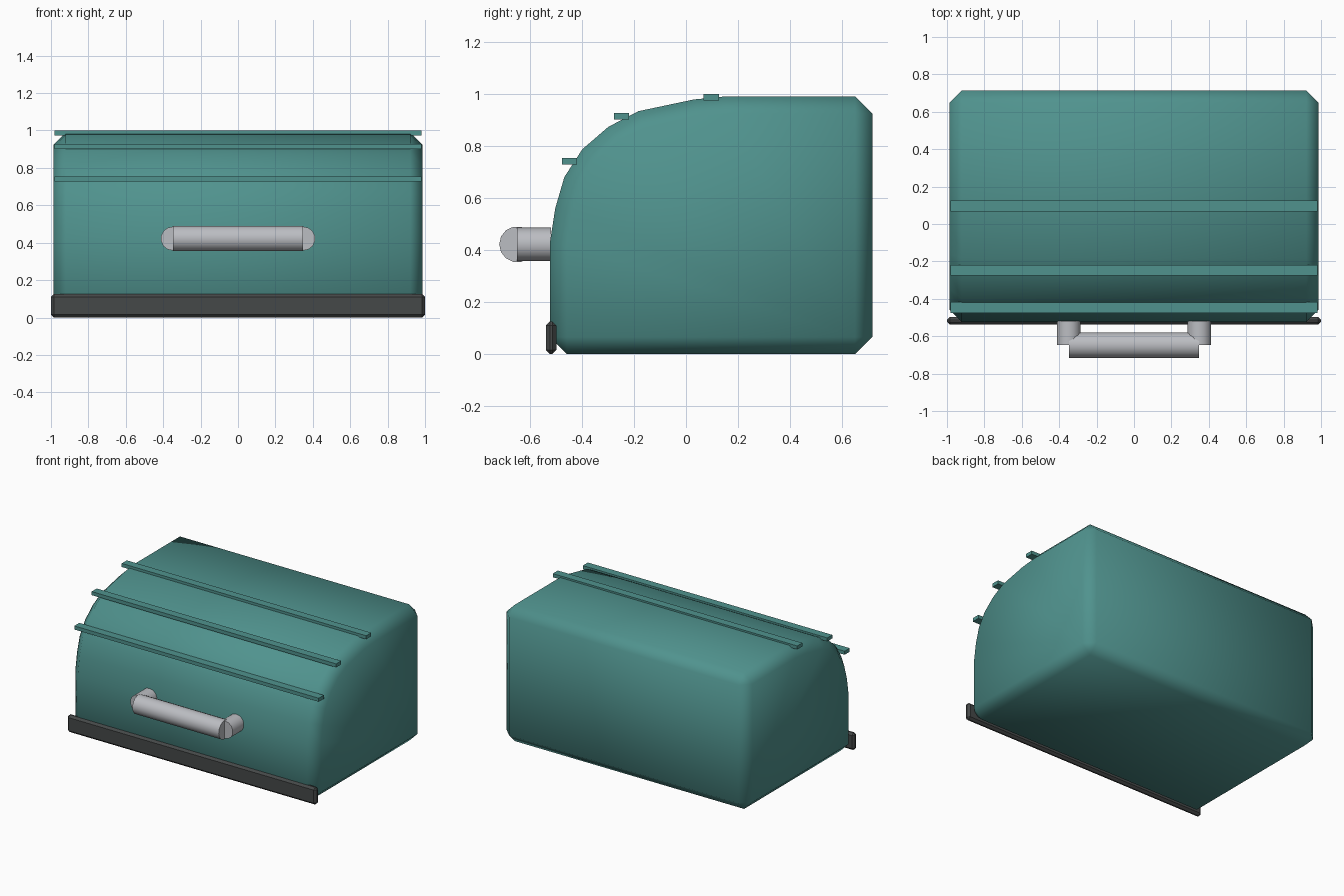
import bpy
from math import radians

old = bpy.data.objects.get("Cube")
if old:
    bpy.data.objects.remove(old, do_unlink=True)


def material(name, colour):
    mat = bpy.data.materials.new(name)
    mat.use_nodes = True
    mat.diffuse_color = (*colour, 1)
    mat.node_tree.nodes["Principled BSDF"].inputs["Base Color"].default_value = (*colour, 1)
    return mat


teal = material("teal enamel", (0.08, 0.29, 0.27))
steel = material("light steel", (0.5, 0.51, 0.54))
charcoal = material("charcoal rubber", (0.06, 0.065, 0.065))


def chamfer(obj, width):
    mod = obj.modifiers.new("Chamfer", "BEVEL")
    mod.width = width
    mod.segments = 1
    mod.limit_method = "ANGLE"
    mod.angle_limit = radians(30)


def box(name, size, centre, mat):
    bpy.ops.mesh.primitive_cube_add(size=1, location=centre)
    obj = bpy.context.object
    obj.name = name
    obj.scale = size
    bpy.ops.object.transform_apply(location=False, rotation=False, scale=True)
    obj.data.materials.append(mat)
    return obj


def cylinder(name, radius, length, centre, rotation, mat):
    bpy.ops.mesh.primitive_cylinder_add(vertices=14, radius=radius, depth=length,
                                        location=centre, rotation=rotation)
    obj = bpy.context.object
    obj.name = name
    obj.data.materials.append(mat)
    bpy.ops.object.shade_smooth_by_angle(angle=radians(40))
    return obj


# Body: side profile with a rolled front, extruded across the width
profile = [(-0.523, 0), (0.715, 0), (0.715, 0.99), (0.153, 0.99), (0.03, 0.978),
           (-0.183, 0.933), (-0.298, 0.873), (-0.398, 0.787), (-0.467, 0.68),
           (-0.502, 0.56), (-0.523, 0.425)]
half = 0.987
n = len(profile)
verts = [(x, y, z) for x in (-half, half) for y, z in profile]
faces = [tuple(reversed(range(n))), tuple(range(n, 2 * n))]
faces += [(i, (i + 1) % n, n + (i + 1) % n, n + i) for i in range(n)]
mesh = bpy.data.meshes.new("bin_body")
mesh.from_pydata(verts, [], faces)
mesh.materials.append(teal)
mesh.shade_smooth()
body = bpy.data.objects.new("bin_body", mesh)
bpy.context.collection.objects.link(body)
chamfer(body, 0.066)

# Slats across the rolled lid
for name, y, z in (("lower", -0.447, 0.741), ("middle", -0.247, 0.914), ("upper", 0.097, 0.987)):
    box(name + "_slat", (1.964, 0.058, 0.026), (0, y, z), teal)

# Strip along the bottom front edge
strip = box("base_strip", (2, 0.04, 0.125), (0, -0.518, 0.0635), charcoal)
chamfer(strip, 0.015)

# Handle: a bar on two posts
cylinder("handle_bar", 0.069, 0.694, (0, -0.648, 0.422), (0, radians(90), 0), steel)
for side, x in (("left", 0.349), ("right", -0.349)):
    cylinder(side + "_handle_post", 0.064, 0.13, (x, -0.583, 0.422), (radians(90), 0, 0), steel)
